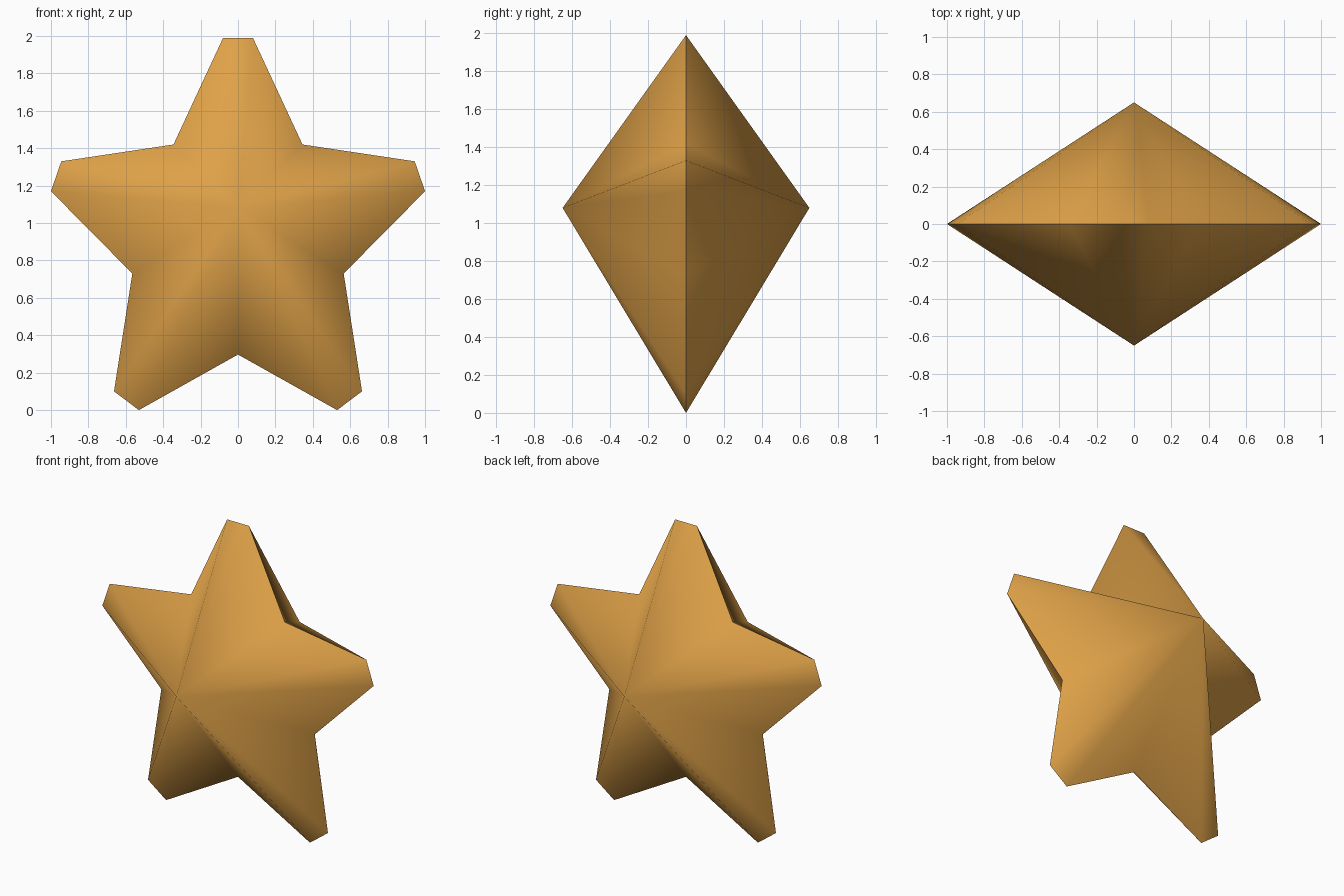
import bpy, bmesh

if "Cube" in bpy.data.objects:
    bpy.data.objects.remove(bpy.data.objects["Cube"])

# Right half of the star outline (x, z), from the top tip down to the crotch
half = [(0.08, 1.99), (0.345, 1.42), (0.945, 1.33), (1.0, 1.17),
        (0.565, 0.73), (0.663, 0.10), (0.53, 0.0), (0.0, 0.297)]
outline = half + [(-x, z) for x, z in reversed(half[:-1])]

mat = bpy.data.materials.new("golden orange")
mat.diffuse_color = (0.74, 0.36, 0.065, 1)
mat.use_nodes = True
mat.node_tree.nodes["Principled BSDF"].inputs["Base Color"].default_value = mat.diffuse_color

# Flat rim fanned to a raised point on the front and on the back
bm = bmesh.new()
rim = [bm.verts.new((x, 0, z)) for x, z in outline]
for y in (-0.65, 0.65):
    apex = bm.verts.new((0, y, 1.08))
    for i, v in enumerate(rim):
        bm.faces.new((v, rim[(i + 1) % len(rim)], apex))
bmesh.ops.recalc_face_normals(bm, faces=bm.faces)

# Smooth ridges and valleys, crisp rim
for f in bm.faces:
    f.smooth = True
for e in bm.edges:
    e.smooth = any(abs(v.co.y) > 0.1 for v in e.verts)

mesh = bpy.data.meshes.new("star")
bm.to_mesh(mesh)
bm.free()
mesh.materials.append(mat)
star = bpy.data.objects.new("star", mesh)
bpy.context.collection.objects.link(star)
